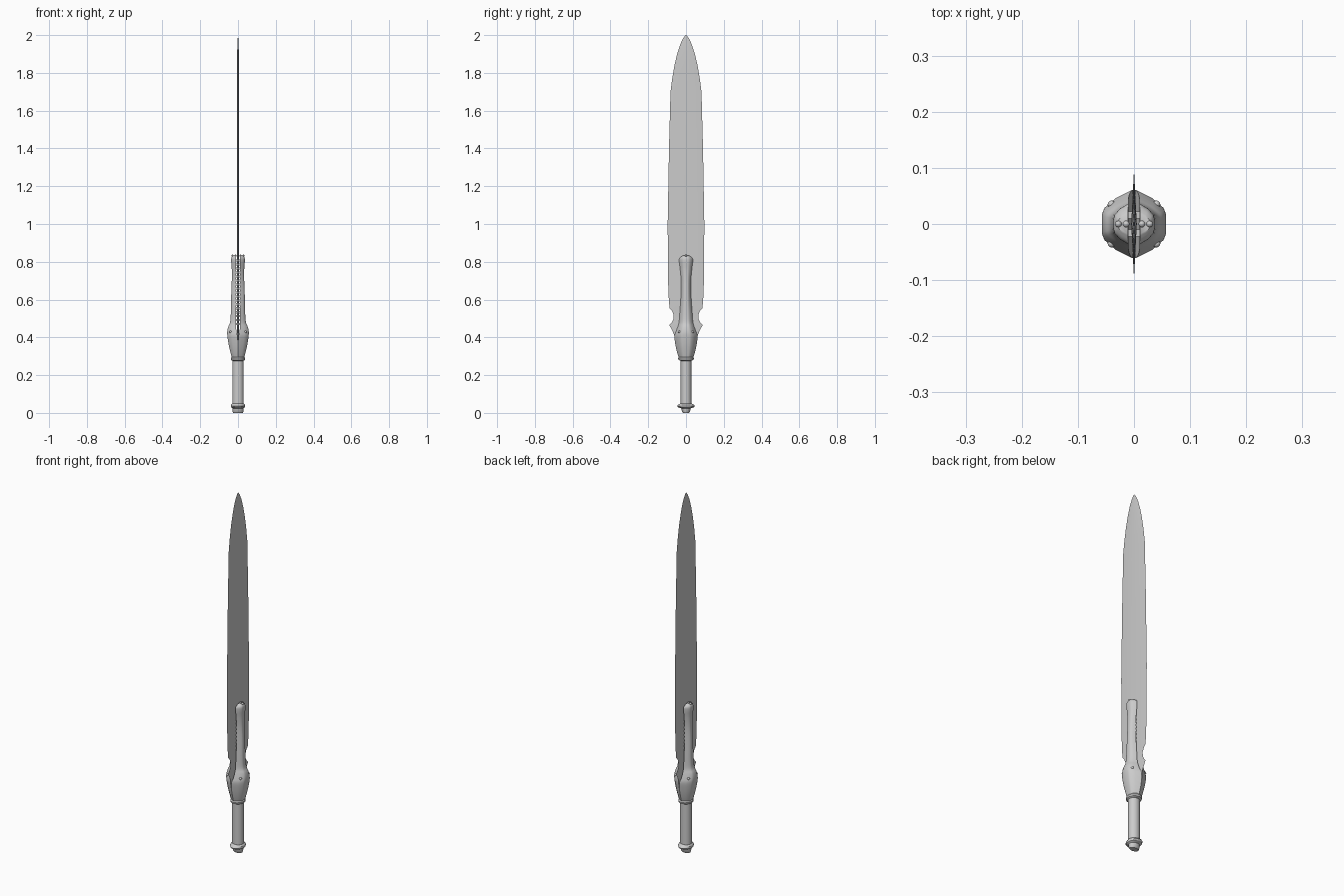
import bpy, bmesh, math
from mathutils import Vector

old = bpy.data.objects.get("Cube")
if old:
    bpy.data.objects.remove(old)

steel = bpy.data.materials.new("light grey steel")
steel.use_nodes = True
GREY = (0.6, 0.6, 0.6, 1)
steel.diffuse_color = GREY
steel.node_tree.nodes["Principled BSDF"].inputs["Base Color"].default_value = GREY


def finish(bm, name, angle=30, mirror=False):
    bmesh.ops.recalc_face_normals(bm, faces=bm.faces)
    me = bpy.data.meshes.new(name)
    bm.to_mesh(me)
    bm.free()
    me.materials.append(steel)
    ob = bpy.data.objects.new(name, me)
    bpy.context.collection.objects.link(ob)
    bpy.ops.object.select_all(action="DESELECT")
    bpy.context.view_layer.objects.active = ob
    ob.select_set(True)
    bpy.ops.object.shade_smooth_by_angle(angle=math.radians(angle))
    if mirror:
        mod = ob.modifiers.new("Mirror", "MIRROR")
        mod.use_axis = (True, False, False)
        mod.use_mirror_merge = False
    return ob


def loft(rings, name, angle=30, mirror=False):
    """Skin a stack of equal-length point rings and cap both ends."""
    bm = bmesh.new()
    rows = [[bm.verts.new(p) for p in ring] for ring in rings]
    n = len(rows[0])
    for a, b in zip(rows, rows[1:]):
        for i in range(n):
            j = (i + 1) % n
            bm.faces.new((a[i], a[j], b[j], b[i]))
    bm.faces.new(rows[0])
    bm.faces.new(rows[-1])
    return finish(bm, name, angle, mirror)


def ellipse(z, rx, ry, n=24):
    return [(rx * math.cos(math.tau * i / n), ry * math.sin(math.tau * i / n), z)
            for i in range(n)]


def smooth_rows(rows, steps=4):
    """Catmull-Rom resampling of profile rows."""
    out = []
    for i in range(len(rows) - 1):
        p = [Vector(rows[max(0, min(len(rows) - 1, i + k))]) for k in (-1, 0, 1, 2)]
        for s in range(steps):
            t = s / steps
            out.append(0.5 * (2 * p[1] + (p[2] - p[0]) * t
                       + (2 * p[0] - 5 * p[1] + 4 * p[2] - p[3]) * t * t
                       + (3 * p[1] - p[0] - 3 * p[2] + p[3]) * t ** 3))
    return out + [Vector(rows[-1])]


# Blade: thin diamond section with side notches and barbs near the guard
outline = [(0.36, 0.04), (0.40, 0.058), (0.43, 0.07), (0.465, 0.088),
           (0.475, 0.078), (0.495, 0.067), (0.52, 0.066), (0.54, 0.074),
           (0.555, 0.087), (0.60, 0.091), (0.70, 0.095), (1.0, 0.097),
           (1.4, 0.09), (1.7, 0.082), (1.77, 0.073), (1.84, 0.061),
           (1.90, 0.047), (1.95, 0.031), (1.98, 0.017), (1.994, 0.007), (2.0, 0.001)]
loft([[(0.005 * min(1, w / 0.05), 0, z), (0, w, z),
       (-0.005 * min(1, w / 0.05), 0, z), (0, -w, z)] for z, w in outline], "blade", 20)

# Guard flowing up into a prong on each face: height, inner x, outer x, half width
prong = smooth_rows([
    (0.285, 0.0, 0.031, 0.036), (0.32, 0.0, 0.040, 0.047), (0.36, 0.0, 0.049, 0.056),
    (0.405, 0.003, 0.056, 0.061), (0.43, 0.008, 0.057, 0.053),
    (0.455, 0.010, 0.052, 0.044), (0.48, 0.010, 0.042, 0.037),
    (0.53, 0.010, 0.038, 0.033), (0.62, 0.010, 0.036, 0.027),
    (0.70, 0.010, 0.033, 0.026), (0.76, 0.010, 0.033, 0.031),
    (0.80, 0.010, 0.036, 0.036), (0.82, 0.010, 0.035, 0.034), (0.832, 0.011, 0.028, 0.018)])


def half_section(r):
    z, x0, x1, w = r
    side = [(x0, w), (x0 + (x1 - x0) * 0.55, w * 0.76), (x0 + (x1 - x0) * 0.92, w * 0.48),
            (x1, w * 0.3)]
    return [(x, y, z) for x, y in side] + [(x, -y, z) for x, y in reversed(side)]


loft([half_section(r) for r in prong], "guard_prongs", 38, mirror=True)

# Rungs and studs between each prong and the blade
bm = bmesh.new()
for i in range(17):
    for y in (-0.016, 0.016):
        made = bmesh.ops.create_cube(bm, size=1)["verts"]
        bmesh.ops.scale(bm, vec=(0.011, 0.012, 0.011), verts=made)
        bmesh.ops.translate(bm, vec=(0.0085, y, 0.47 + i * 0.021), verts=made)
finish(bm, "prong_rungs", 30, mirror=True)

# Rivets on the slanted guard faces and small beads on the prong tips
bm = bmesh.new()
beads = [(0.040, s * 0.035, 0.43, 0.007) for s in (-1, 1)]
beads += [(0.028, 0, 0.832, 0.006), (0.014, 0, 0.832, 0.006)]
for x, y, z, r in beads:
    made = bmesh.ops.create_uvsphere(bm, u_segments=12, v_segments=8, radius=r)["verts"]
    bmesh.ops.translate(bm, vec=(x, y, z), verts=made)
finish(bm, "rivets", 60, mirror=True)

# Collar, grip and pommel: stacked oval rings of height, x radius, y radius
loft([ellipse(*r) for r in [
    (0.276, 0.030, 0.030), (0.281, 0.037, 0.040), (0.290, 0.038, 0.042),
    (0.297, 0.034, 0.038)]], "collar")
loft([ellipse(*r) for r in [(0.03, 0.030, 0.028), (0.29, 0.030, 0.028)]], "grip")
loft([ellipse(*r) for r in [
    (0.0, 0.025, 0.016), (0.006, 0.028, 0.021), (0.024, 0.029, 0.025),
    (0.030, 0.036, 0.042), (0.036, 0.037, 0.047), (0.043, 0.036, 0.042),
    (0.050, 0.030, 0.030)]], "pommel")
